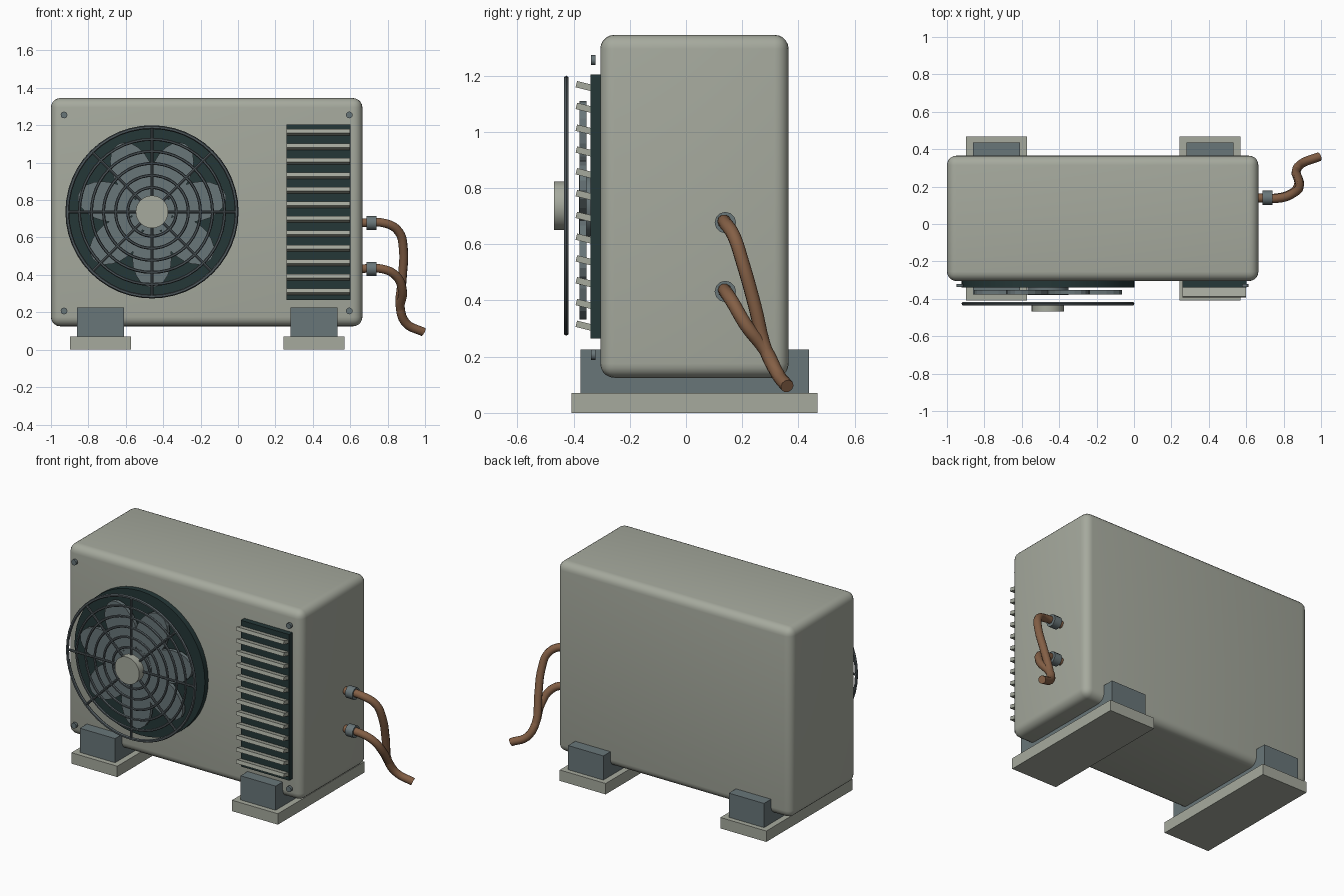
import bpy, bmesh, math
from mathutils import Vector, Matrix

if "Cube" in bpy.data.objects:
    bpy.data.objects.remove(bpy.data.objects["Cube"])


def mat(name, col):
    m = bpy.data.materials.new(name)
    m.diffuse_color = (*col, 1)
    m.use_nodes = True
    m.node_tree.nodes["Principled BSDF"].inputs["Base Color"].default_value = m.diffuse_color
    return m


CREAM = mat("warm grey paint", (0.38, 0.40, 0.34))
DARK = mat("dark teal", (0.018, 0.038, 0.038))
STEEL = mat("blue grey steel", (0.14, 0.18, 0.19))
WIRE = mat("guard grey", (0.08, 0.10, 0.11))
COPPER = mat("copper", (0.23, 0.115, 0.06))


def finish(name, bm, m, smooth=False):
    bmesh.ops.recalc_face_normals(bm, faces=bm.faces[:])
    me = bpy.data.meshes.new(name)
    bm.to_mesh(me)
    bm.free()
    me.materials.append(m)
    o = bpy.data.objects.new(name, me)
    bpy.context.collection.objects.link(o)
    if smooth:
        bpy.ops.object.select_all(action='DESELECT')
        o.select_set(True)
        bpy.context.view_layer.objects.active = o
        bpy.ops.object.shade_smooth_by_angle(angle=math.radians(35))
    return o


def box(name, lo, hi, m, bevel=0, tilt=0):
    lo, hi = Vector(lo), Vector(hi)
    bm = bmesh.new()
    bmesh.ops.create_cube(bm, size=1)
    bmesh.ops.scale(bm, vec=hi - lo, verts=bm.verts)
    if bevel:
        bmesh.ops.bevel(bm, geom=bm.edges[:], offset=bevel, segments=5,
                        profile=0.5, affect='EDGES')
    bmesh.ops.rotate(bm, matrix=Matrix.Rotation(tilt, 3, 'X'), verts=bm.verts)
    bmesh.ops.translate(bm, vec=(lo + hi) / 2, verts=bm.verts)
    return finish(name, bm, m, bevel > 0)


def rod(name, a, b, r, m, sides=32):
    a, b = Vector(a), Vector(b)
    bm = bmesh.new()
    bmesh.ops.create_cone(bm, cap_ends=True, segments=sides, radius1=r, radius2=r,
                          depth=(b - a).length)
    q = (b - a).to_track_quat('Z', 'Y').to_matrix().to_4x4()
    bmesh.ops.transform(bm, matrix=Matrix.Translation((a + b) / 2) @ q, verts=bm.verts)
    return finish(name, bm, m, True)


def tube(name, pts, r, m):
    cu = bpy.data.curves.new(name, 'CURVE')
    cu.dimensions = '3D'
    cu.bevel_depth = r
    cu.bevel_resolution = 3
    cu.use_fill_caps = True
    cu.resolution_u = 5
    sp = cu.splines.new('BEZIER')
    sp.bezier_points.add(len(pts) - 1)
    for p, co in zip(sp.bezier_points, pts):
        p.co = co
        p.handle_left_type = p.handle_right_type = 'AUTO'
    cu.materials.append(m)
    o = bpy.data.objects.new(name, cu)
    bpy.context.collection.objects.link(o)


# cabinet
box("cabinet", (-1, -0.305, 0.125), (0.665, 0.365, 1.345), CREAM, bevel=0.05)

# feet: ground pad and steel mount, running front to back
for side, x in (("left", -0.735), ("right", 0.406)):
    box(side + "_foot_pad", (x - 0.163, -0.408, 0), (x + 0.163, 0.468, 0.07), CREAM)
    box(side + "_foot_mount", (x - 0.125, -0.376, 0.07), (x + 0.125, 0.437, 0.225), STEEL)

# fan shroud
FX, FZ = -0.46, 0.737
rod("fan_shroud", (FX, -0.29, FZ), (FX, -0.34, FZ), 0.463, DARK, 48)

# fan blades: flat oval petals around a centre disc
for i in range(7):
    ang = math.radians(-90 + i * 360 / 7)
    bm = bmesh.new()
    ring = []
    for k in range(20):
        t = k * math.tau / 20
        u, v = 0.245 + 0.16 * math.cos(t), 0.105 * math.sin(t)
        ring.append(bm.verts.new((FX + u * math.cos(ang) - v * math.sin(ang), -0.378,
                                  FZ + u * math.sin(ang) + v * math.cos(ang))))
    f = bm.faces.new(ring)
    ext = bmesh.ops.extrude_face_region(bm, geom=[f])
    bmesh.ops.translate(bm, vec=(0, 0.024, 0),
                        verts=[g for g in ext['geom'] if isinstance(g, bmesh.types.BMVert)])
    finish("fan_blade", bm, STEEL)
rod("fan_centre", (FX, -0.335, FZ), (FX, -0.38, FZ), 0.11, STEEL)

# wire guard: concentric rings, spokes and hub cap
GY = -0.426
for i in range(6):
    R, r = 0.13 + i * 0.0645, 0.008 if i < 5 else 0.01
    bm = bmesh.new()
    n, s = 48, 6
    vs = [[bm.verts.new((FX + (R + r * math.cos(b)) * math.cos(a), GY + r * math.sin(b),
                         FZ + (R + r * math.cos(b)) * math.sin(a)))
           for b in (j * math.tau / s for j in range(s))]
          for a in (k * math.tau / n for k in range(n))]
    for k in range(n):
        for j in range(s):
            k2, j2 = (k + 1) % n, (j + 1) % s
            bm.faces.new((vs[k][j], vs[k2][j], vs[k2][j2], vs[k][j2]))
    finish("guard_ring", bm, WIRE, True)
for i in range(8):
    a = i * math.tau / 8
    rod("guard_spoke", (FX, GY, FZ),
        (FX + 0.457 * math.cos(a), GY, FZ + 0.457 * math.sin(a)), 0.008, WIRE, 8)
rod("hub_cap", (FX, -0.42, FZ), (FX, -0.469, FZ), 0.087, CREAM, 32)

# vent panel with tilted slats
box("vent_panel", (0.258, -0.34, 0.265), (0.602, -0.29, 1.203), DARK)
for i in range(12):
    z = 0.31 + i * 0.0775
    box("vent_slat", (0.26, -0.391, z - 0.0115), (0.598, -0.333, z + 0.0115), CREAM,
        tilt=math.radians(-14))

# corner screws
for x in (-0.93, 0.595):
    for z in (0.207, 1.255):
        rod("corner_screw", (x, -0.338, z), (x, -0.322, z), 0.018, STEEL, 12)

# copper pipes with fittings, joining at the lower end
lower = [(0.868, 0.285, 0.22), (0.9, 0.325, 0.14), (0.99, 0.36, 0.095)]
tube("upper_pipe", [(0.64, 0.14, 0.677), (0.79, 0.14, 0.675), (0.86, 0.17, 0.63),
                    (0.884, 0.2, 0.54), (0.878, 0.245, 0.38)] + lower, 0.024, COPPER)
tube("lower_pipe", [(0.64, 0.14, 0.432), (0.77, 0.14, 0.432), (0.845, 0.165, 0.395),
                    (0.88, 0.215, 0.31)] + lower, 0.024, COPPER)
for z in (0.677, 0.432):
    rod("pipe_fitting", (0.688, 0.14, z), (0.74, 0.14, z), 0.038, STEEL, 12)
